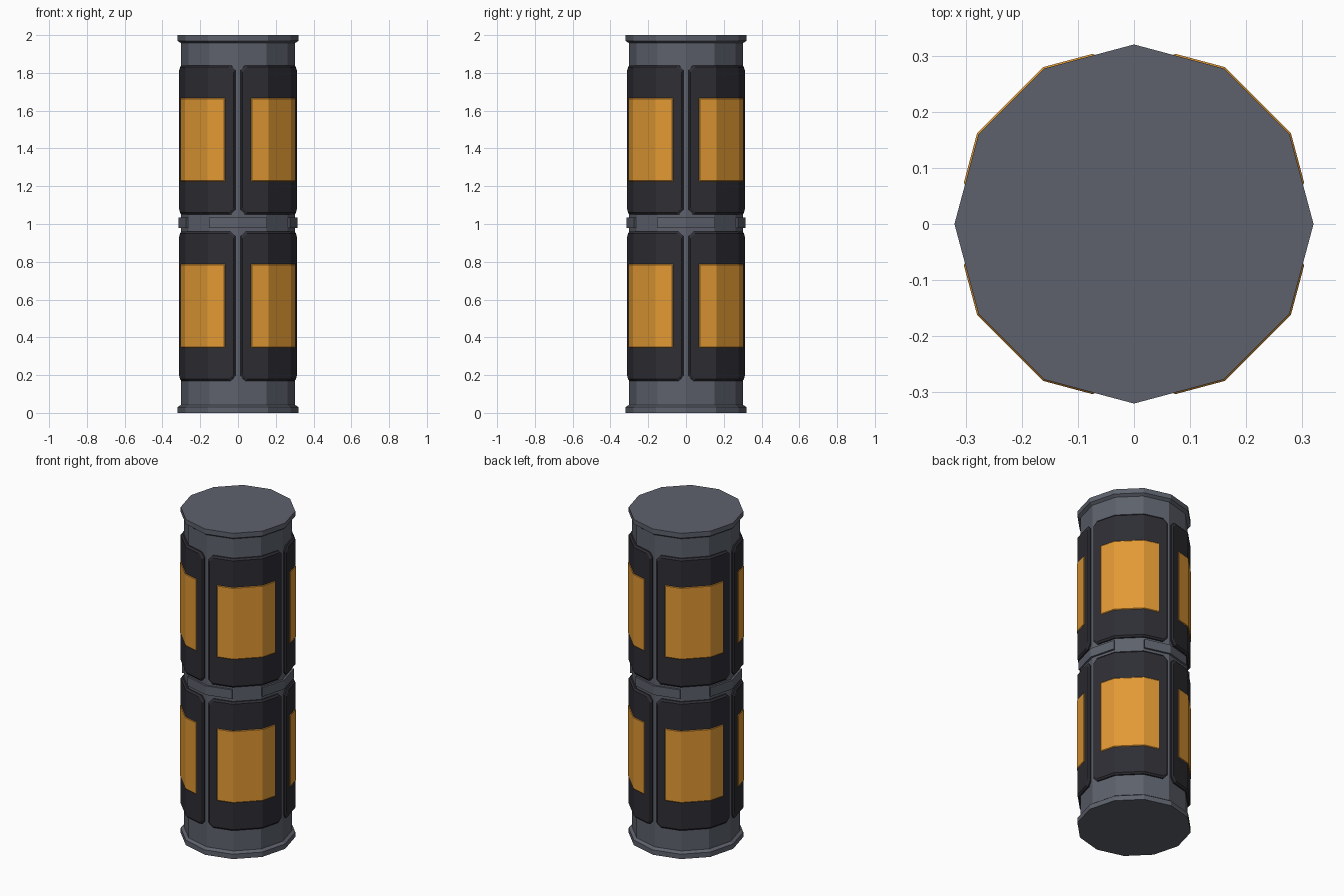
import bpy, bmesh, math

if "Cube" in bpy.data.objects:
    bpy.data.objects.remove(bpy.data.objects["Cube"])

N = 12                                  # sides of the column
SIDE = 2 * 0.32 * math.sin(math.pi / N)  # width of one facet


def material(name, rgb):
    m = bpy.data.materials.new(name)
    m.diffuse_color = (*rgb, 1)
    m.use_nodes = True
    m.node_tree.nodes["Principled BSDF"].inputs["Base Color"].default_value = m.diffuse_color
    return m


GREY = material("slate grey", (0.110, 0.121, 0.150))
DARK = material("charcoal", (0.027, 0.027, 0.035))
ORANGE = material("amber", (0.76, 0.32, 0.035))


def add_object(name, bm, mat):
    bmesh.ops.recalc_face_normals(bm, faces=bm.faces)
    me = bpy.data.meshes.new(name)
    bm.to_mesh(me)
    bm.free()
    me.materials.append(mat)
    ob = bpy.data.objects.new(name, me)
    bpy.context.collection.objects.link(ob)
    return ob


def wall_point(s, z, r):
    """Point on the 12-sided wall; s counts facets around from +x."""
    k = math.floor(s)
    t = s - k
    a, b = (2 * math.pi * i / N for i in (k, k + 1))
    return (r * (math.cos(a) * (1 - t) + math.cos(b) * t),
            r * (math.sin(a) * (1 - t) + math.sin(b) * t), z)


def plate(name, mat, s0, s1, z0, z1, cut, rings):
    """Plate wrapped on the wall; rings = (radius, inset) from back to front."""
    bm = bmesh.new()
    loops = []
    for r, inset in rings:
        e = inset / SIDE
        a, b, lo, hi = s0 + e, s1 - e, z0 + inset, z1 - inset
        cols = [(a, cut)]
        if cut:
            cols.append((a + cut / SIDE, 0))
        cols += [(k, 0) for k in range(math.floor(a) + 1, math.ceil(b))]
        if cut:
            cols.append((b - cut / SIDE, 0))
        cols.append((b, cut))
        low = [bm.verts.new(wall_point(s, lo + c, r)) for s, c in cols]
        high = [bm.verts.new(wall_point(s, hi - c, r)) for s, c in cols]
        loops.append((low, high))
    # front and back skins
    for low, high in (loops[0], loops[-1]):
        for i in range(len(low) - 1):
            bm.faces.new((low[i], low[i + 1], high[i + 1], high[i]))
    # side walls and bevels
    for (l0, h0), (l1, h1) in zip(loops, loops[1:]):
        p, q = l0 + h0[::-1], l1 + h1[::-1]
        for i in range(len(p)):
            j = (i + 1) % len(p)
            bm.faces.new((p[i], p[j], q[j], q[i]))
    return add_object(name, bm, mat)


# Column with flared rims at both ends
bm = bmesh.new()
profile = [(0.32, 0), (0.32, 0.03), (0.303, 0.042),
           (0.303, 1.958), (0.32, 1.97), (0.32, 2.0)]
rings = [[bm.verts.new(wall_point(k, z, r)) for k in range(N)] for r, z in profile]
for p, q in zip(rings, rings[1:]):
    for i in range(N):
        j = (i + 1) % N
        bm.faces.new((p[i], p[j], q[j], q[i]))
bm.faces.new(rings[0])
bm.faces.new(rings[-1])
add_object("column", bm, GREY)

for q in range(4):
    s = 3 * q
    for row, z in (("lower", 0.17), ("upper", 1.05)):
        # Dark bevelled panel with clipped corners
        plate(f"{row}_panel_{q + 1}", DARK, s + 0.094, s + 2.906, z, z + 0.79, 0.025,
              [(0.298, 0), (0.311, 0), (0.32, 0.01)])
        # Amber window on the panel
        plate(f"{row}_window_{q + 1}", ORANGE, s + 0.435, s + 2.565,
              z + 0.175, z + 0.617, 0, [(0.317, 0), (0.320, 0), (0.323, 0.004)])
    # Grey clasp between the panel rows
    plate(f"clasp_{q + 1}", GREY, s - 0.97, s + 0.97, 0.98, 1.035, 0,
          [(0.298, 0), (0.315, 0)])
